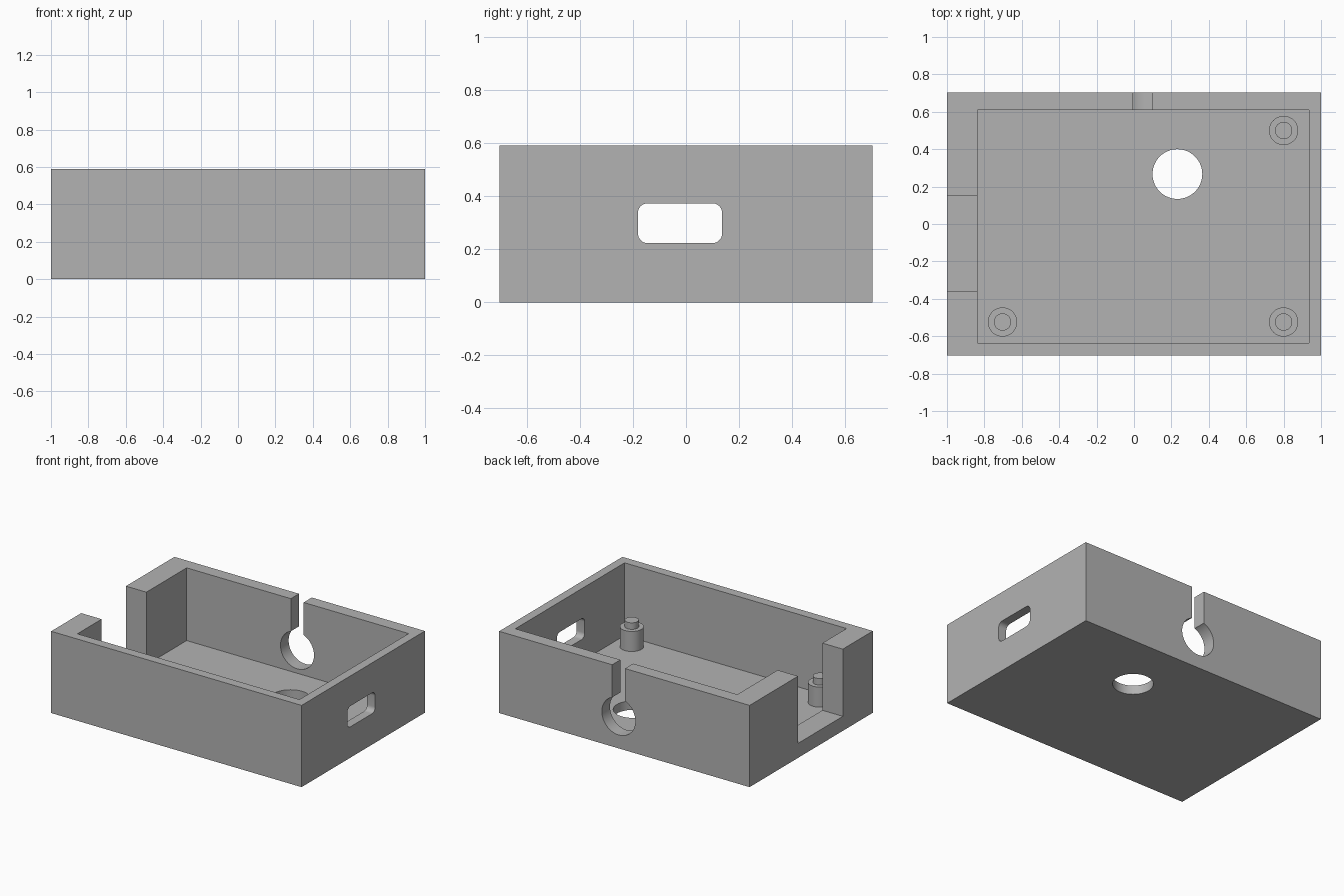
import bpy
import math
from mathutils import Matrix

default = bpy.data.objects.get("Cube")
if default:
    bpy.data.objects.remove(default, do_unlink=True)

# Single flat colour
grey = bpy.data.materials.new("plain grey")
grey.use_nodes = True
rgba = (0.45, 0.45, 0.45, 1)
grey.diffuse_color = rgba
grey.node_tree.nodes["Principled BSDF"].inputs["Base Color"].default_value = rgba


def select_only(obj):
    bpy.ops.object.select_all(action="DESELECT")
    obj.select_set(True)
    bpy.context.view_layer.objects.active = obj


def box(name, low, high):
    centre = [(a + b) / 2 for a, b in zip(low, high)]
    size = [b - a for a, b in zip(low, high)]
    bpy.ops.mesh.primitive_cube_add(size=1, location=centre)
    obj = bpy.context.object
    obj.name = name
    obj.data.transform(Matrix.Diagonal((*size, 1)))
    obj.data.materials.append(grey)
    return obj


def cylinder(name, radius, depth, centre, rotation=(0, 0, 0)):
    bpy.ops.mesh.primitive_cylinder_add(vertices=64, radius=radius, depth=depth,
                                        location=centre, rotation=rotation)
    obj = bpy.context.object
    obj.name = name
    obj.data.materials.append(grey)
    return obj


def smooth(obj):
    select_only(obj)
    bpy.ops.object.shade_smooth_by_angle(angle=math.radians(30))


def combine(target, other, operation):
    """Apply a boolean and discard the helper."""
    other.hide_render = True
    mod = target.modifiers.new(operation.lower(), "BOOLEAN")
    mod.operation = operation
    mod.solver = "EXACT"
    mod.object = other
    select_only(target)
    bpy.ops.object.modifier_apply(modifier=mod.name)
    bpy.data.objects.remove(other, do_unlink=True)


HALF_Y, HEIGHT, FLOOR = 0.703, 0.59, 0.065

# Open-topped case with uneven wall thickness
case = box("case", (-1, -HALF_Y, 0), (1, HALF_Y, HEIGHT))
combine(case, box("cavity", (-0.837, -0.636, FLOOR), (0.936, 0.61, 1)), "DIFFERENCE")

# Wide gap in the -x wall, leaving a low sill
combine(case, box("wall_gap", (-1.1, -0.36, 0.105), (-0.8, 0.15, 1)), "DIFFERENCE")

# Keyhole in the back wall: round hole with a narrow slot up to the rim
sideways = (math.pi / 2, 0, 0)
combine(case, cylinder("cable_hole", 0.134, 0.3, (0.046, 0.66, 0.231), sideways), "DIFFERENCE")
combine(case, box("cable_slot", (-0.005, 0.55, 0.231), (0.097, 0.8, 1)), "DIFFERENCE")

# Round hole through the floor
combine(case, cylinder("floor_hole", 0.133, 0.3, (0.232, 0.267, 0)), "DIFFERENCE")

# Round-cornered window in the +x wall
window = box("side_window", (0.85, -0.181, 0.223), (1.1, 0.136, 0.373))
bevel = window.modifiers.new("round_corners", "BEVEL")
bevel.width = 0.036
bevel.segments = 8
bevel.limit_method = "WEIGHT"
weights = window.data.attributes.new("bevel_weight_edge", "FLOAT", "EDGE")
for edge in window.data.edges:
    a, b = (window.data.vertices[i].co for i in edge.vertices)
    weights.data[edge.index].value = float(abs(a.x - b.x) > 0.1)
select_only(window)
bpy.ops.object.modifier_apply(modifier=bevel.name)
combine(case, window, "DIFFERENCE")
smooth(case)

# Stepped mounting posts in three corners
POST_TOP, PIN_TOP = 0.21, 0.257
posts = {"back_left": (0.80, 0.50), "front_left": (0.80, -0.524),
         "front_right": (-0.703, -0.524)}
for corner, (x, y) in posts.items():
    for part, radius, low, high in (("post", 0.078, FLOOR, POST_TOP),
                                    ("pin", 0.046, POST_TOP, PIN_TOP)):
        smooth(cylinder(f"{corner}_{part}", radius, high - low, (x, y, (low + high) / 2)))
